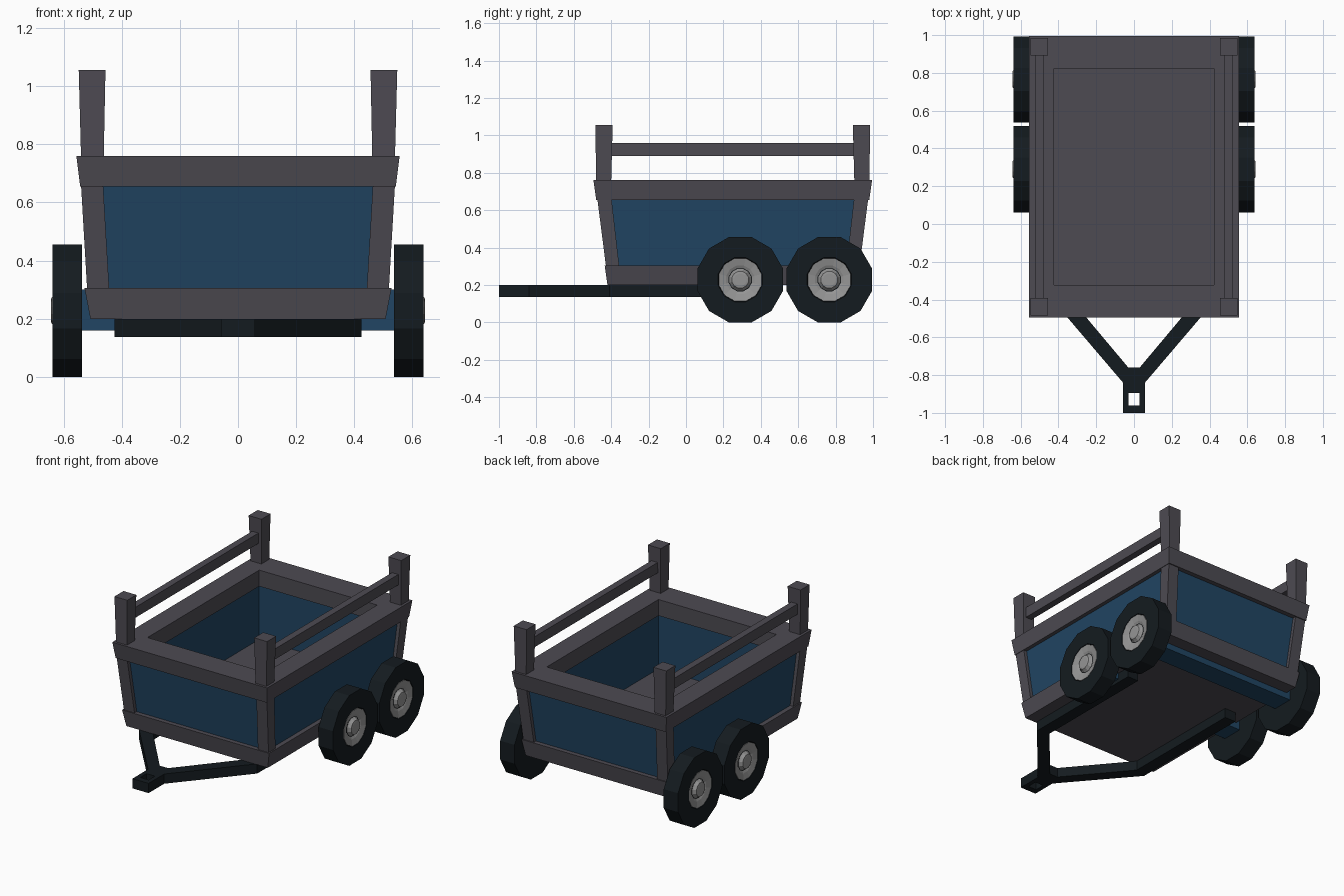
import bpy, bmesh, math
from mathutils import Matrix

if "Cube" in bpy.data.objects:
    bpy.data.objects.remove(bpy.data.objects["Cube"])

CY = 0.25  # y centre of the cargo box


def material(name, rgb):
    m = bpy.data.materials.new(name)
    m.diffuse_color = (*rgb, 1)
    m.use_nodes = True
    m.node_tree.nodes["Principled BSDF"].inputs["Base Color"].default_value = m.diffuse_color
    return m


GREY = material("frame_grey", (0.075, 0.07, 0.085))
BLUE = material("panel_blue", (0.015, 0.06, 0.125))
BLACK = material("black", (0.007, 0.011, 0.014))
METAL = material("hub_metal", (0.3, 0.3, 0.3))


def finish(name, bm, mat):
    bmesh.ops.recalc_face_normals(bm, faces=bm.faces)
    me = bpy.data.meshes.new(name)
    bm.to_mesh(me)
    bm.free()
    me.materials.append(mat)
    ob = bpy.data.objects.new(name, me)
    bpy.context.collection.objects.link(ob)
    return ob


def rect(bm, x0, x1, y0, y1, z):
    return [bm.verts.new(p) for p in ((x0, y0, z), (x1, y0, z), (x1, y1, z), (x0, y1, z))]


def bridge(bm, a, b):
    n = len(a)
    for i in range(n):
        bm.faces.new((a[i], a[(i + 1) % n], b[(i + 1) % n], b[i]))


def frustum(name, z0, r0, z1, r1, mat, sx=1, sy=1):
    """Tapered block; rectangles are (x0, x1, y0, y1), y relative to the box centre."""
    bm = bmesh.new()
    a, b = rect(bm, *r0, z0), rect(bm, *r1, z1)
    bridge(bm, a, b)
    bm.faces.new(a)
    bm.faces.new(b)
    for v in bm.verts:
        v.co.x *= sx
        v.co.y = v.co.y * sy + CY
    return finish(name, bm, mat)


def ring(name, z0, out0, z1, out1, inner, mat):
    """Rectangular collar with sloping outside and upright inside."""
    bm = bmesh.new()
    loops = [rect(bm, -hx, hx, CY - hy, CY + hy, z)
             for (hx, hy), z in ((out0, z0), (out1, z1), (inner, z1), (inner, z0))]
    for i in range(4):
        bridge(bm, loops[i], loops[(i + 1) % 4])
    return finish(name, bm, mat)


def lathe(name, profile, sides, mat, x, y, side):
    """Spin (offset, radius) points round the wheel axle; flat side downward."""
    bm = bmesh.new()
    loops = []
    for px, r in profile:
        angs = [2 * math.pi * (i + 0.5) / sides for i in range(sides)]
        loops.append([bm.verts.new((side * (x + px), y + r * math.cos(t),
                                    WHEEL_Z + r * math.sin(t))) for t in angs])
    for a, b in zip(loops, loops[1:]):
        bridge(bm, a, b)
    bm.faces.new(loops[0])
    bm.faces.new(loops[-1])
    return finish(name, bm, mat)


# Cargo box: solid base, blue walls, top rim
frustum("base_frame", 0.20, (-0.508, 0.508, -0.67, 0.67),
        0.305, (-0.528, 0.528, -0.685, 0.685), GREY)
ring("wall_panels", 0.30, (0.497, 0.655), 0.66, (0.518, 0.70), (0.43, 0.58), BLUE)
ring("top_rim", 0.655, (0.543, 0.73), 0.76, (0.556, 0.745), (0.424, 0.573), GREY)

# Corner posts and upright stakes
for sx in (-1, 1):
    for sy in (-1, 1):
        frustum("corner_post", 0.30, (0.443, 0.519, 0.607, 0.678),
                0.66, (0.464, 0.54, 0.648, 0.724), GREY, sx, sy)
        frustum("stake", 0.755, (0.462, 0.54, 0.65, 0.73),
                1.055, (0.456, 0.548, 0.642, 0.735), GREY, sx, sy)
    # Side rail between the stakes
    r = (0.48, 0.525, -0.66, 0.66)
    frustum("side_rail", 0.89, r, 0.958, r, GREY, sx)
    # Front axle stub
    r = (0.40, 0.545, -0.03, 0.11)
    frustum("front_axle_stub", 0.16, r, 0.30, r, BLUE, sx)

# Rear axle
r = (-0.545, 0.545, 0.445, 0.585)
frustum("rear_axle", 0.16, r, 0.30, r, BLUE)

# Tow frame: half outline extruded, then mirrored, leaving a square hitch hole
outline = [(0, -1), (0.058, -1), (0.058, -0.84), (0.425, -0.41), (0.425, 0.45),
           (0.345, 0.45), (0.345, -0.385), (0.03, -0.76), (0, -0.76), (0, -0.895),
           (0.03, -0.895), (0.03, -0.96), (0, -0.96)]
bm = bmesh.new()
for s in (-1, 1):
    lo = [bm.verts.new((s * x, y, 0.137)) for x, y in outline]
    hi = [bm.verts.new((s * x, y, 0.20)) for x, y in outline]
    bridge(bm, lo, hi)
    bm.faces.new(lo)
    bm.faces.new(hi)
seam = [f for f in bm.faces if all(abs(v.co.x) < 1e-6 for v in f.verts)]
bmesh.ops.delete(bm, geom=seam, context='FACES')
bmesh.ops.remove_doubles(bm, verts=bm.verts, dist=1e-5)
finish("tow_frame", bm, BLACK)

# Wheels: twelve-sided tyre with a stepped metal hub
WHEEL_Z = 0.228
TYRE = [(0, 0.236), (0.103, 0.236), (0.103, 0.122), (0.085, 0.115)]
HUB = [(0.05, 0.118), (0.102, 0.118), (0.092, 0.078), (0.084, 0.062),
       (0.092, 0.055), (0.106, 0.046), (0.108, 0.034)]
for side in (-1, 1):
    for y in (0.29, 0.766):
        lathe("tyre", TYRE, 12, BLACK, 0.536, y, side)
        lathe("wheel_hub", HUB, 12, METAL, 0.536, y, side)
